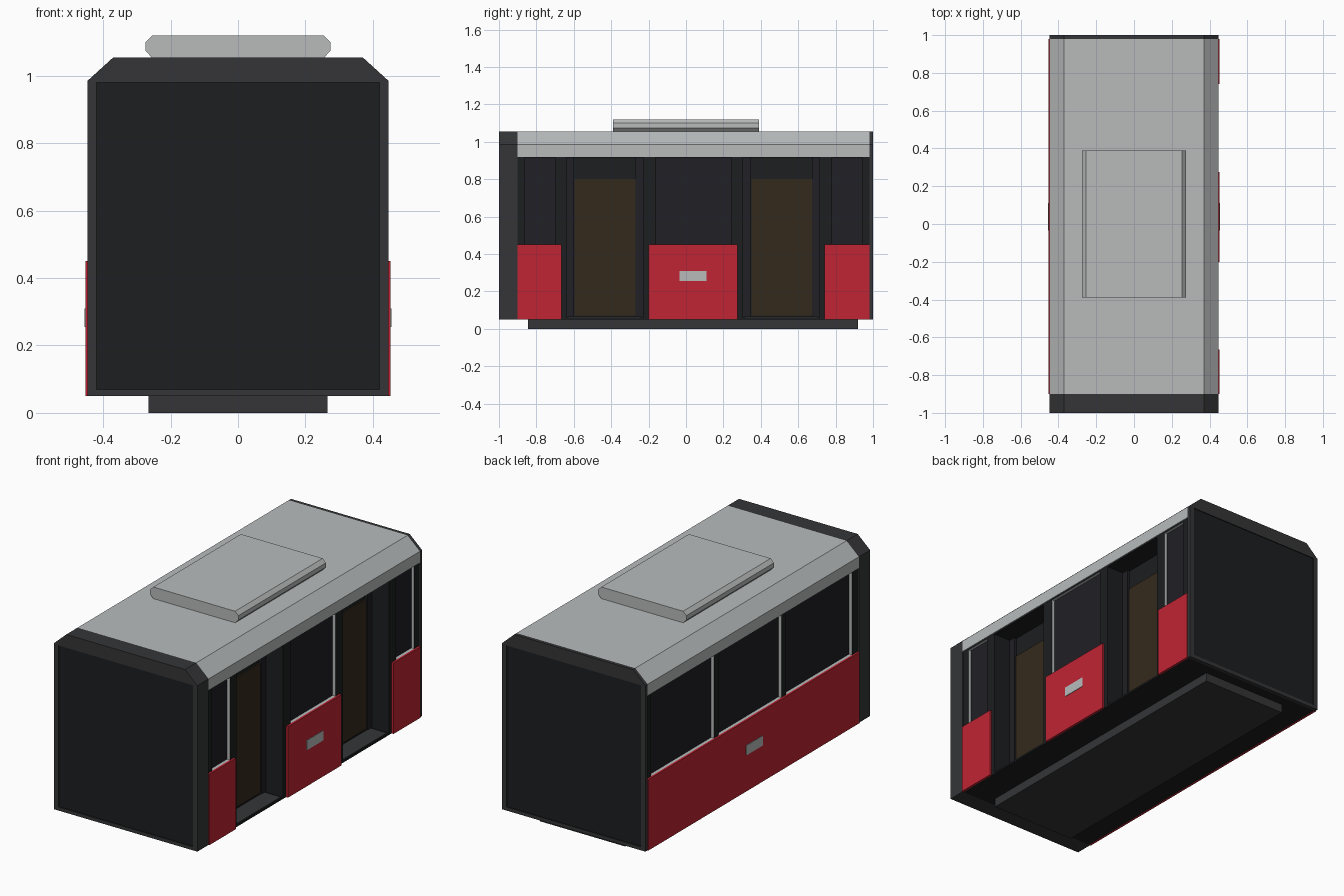
import bpy, bmesh

if "Cube" in bpy.data.objects:
    bpy.data.objects.remove(bpy.data.objects["Cube"])


def material(name, r, g, b):
    m = bpy.data.materials.new(name)
    m.diffuse_color = (r, g, b, 1)
    m.use_nodes = True
    m.node_tree.nodes["Principled BSDF"].inputs["Base Color"].default_value = m.diffuse_color
    return m


RED = material("red_paint", 0.52, 0.018, 0.033)
SILVER = material("silver_paint", 0.48, 0.50, 0.50)
FRAME = material("dark_frame", 0.035, 0.036, 0.038)
BLACK = material("black_trim", 0.012, 0.013, 0.014)
GLASS = material("window_glass", 0.014, 0.014, 0.019)
DOOR_GLASS = material("door_glass", 0.034, 0.022, 0.012)


def make_object(name, bm, mat):
    bmesh.ops.recalc_face_normals(bm, faces=bm.faces)
    mesh = bpy.data.meshes.new(name)
    bm.to_mesh(mesh)
    bm.free()
    mesh.materials.append(mat)
    ob = bpy.data.objects.new(name, mesh)
    bpy.context.collection.objects.link(ob)
    return ob


def prism(bm, profile, y0, y1):
    """Extrude an x-z profile along y."""
    face = bm.faces.new([bm.verts.new((x, y0, z)) for x, z in profile])
    out = bmesh.ops.extrude_face_region(bm, geom=[face])
    verts = [g for g in out["geom"] if isinstance(g, bmesh.types.BMVert)]
    bmesh.ops.translate(bm, verts=verts, vec=(0, y1 - y0, 0))


def boxes(name, mat, items):
    """One object from boxes given as (x0, x1, y0, y1, z0, z1)."""
    bm = bmesh.new()
    for x0, x1, y0, y1, z0, z1 in items:
        prism(bm, [(x0, z0), (x1, z0), (x1, z1), (x0, z1)], y0, y1)
    return make_object(name, bm, mat)


def profile_object(name, mat, half, y0, y1):
    """Extrude a left-right mirrored profile."""
    bm = bmesh.new()
    prism(bm, half + [(-x, z) for x, z in reversed(half)], y0, y1)
    return make_object(name, bm, mat)


def cut(target, cutter):
    mod = target.modifiers.new("cut", "BOOLEAN")
    mod.operation = "DIFFERENCE"
    mod.solver = "EXACT"
    mod.material_mode = "TRANSFER"
    mod.object = cutter
    bpy.context.view_layer.objects.active = target
    bpy.ops.object.modifier_apply(modifier=mod.name)
    bpy.data.objects.remove(cutter)


W = 0.44
WINDOWS_R = [(-0.86, -0.70), (-0.16, 0.24), (0.78, 0.94)]
WINDOWS_L = [(-0.85, -0.26), (-0.22, 0.34), (0.38, 0.94)]
DOORS = [(-0.64, -0.23), (0.305, 0.715)]
PANELS_R = [(-0.9, -0.665), (-0.2, 0.275), (0.74, 0.98)]

# Body shell with window reveals and door wells
body = boxes("body_shell", BLACK, [(-W, W, -0.9, 0.98, 0.05, 0.97)])
cut(body, boxes("window_cutter", SILVER,
    [(W - 0.02, W + 0.1, a, b, 0.45, 0.915) for a, b in WINDOWS_R] +
    [(-W - 0.1, -W + 0.02, a, b, 0.45, 0.915) for a, b in WINDOWS_L]))
cut(body, boxes("door_cutter", BLACK,
    [(0.32, W + 0.1, a, b, 0.06, 0.915) for a, b in DOORS]))

# Window panes sit at the back of the reveals
boxes("window_panes", GLASS,
      [(W - 0.03, W - 0.018, a, b, 0.45, 0.915) for a, b in WINDOWS_R] +
      [(-W + 0.018, -W + 0.03, a, b, 0.45, 0.915) for a, b in WINDOWS_L])

# Doors: posts, glass and step
posts, leaves, steps = [], [], []
for a, b in DOORS:
    posts += [(0.315, 0.335, a, a + 0.04, 0.06, 0.915),
              (0.315, 0.335, b - 0.04, b, 0.06, 0.915)]
    leaves.append((0.315, 0.328, a + 0.045, b - 0.04, 0.07, 0.80))
    steps.append((0.33, W - 0.005, a + 0.01, b - 0.01, 0.055, 0.065))
boxes("door_posts", GLASS, posts)
boxes("door_leaves", DOOR_GLASS, leaves)
boxes("door_steps", FRAME, steps)

# Red lower side panels
boxes("right_side_panels", RED,
      [(W, 0.452, a, b, 0.05, 0.45) for a, b in PANELS_R])
boxes("left_side_panel", RED, [(-0.452, -W, -0.9, 0.98, 0.05, 0.45)])
boxes("side_plates", SILVER,
      [(0.45, 0.455, -0.035, 0.11, 0.255, 0.31),
       (-0.455, -0.45, -0.035, 0.11, 0.255, 0.31)])

# Chamfered roof and dark end portals
SHOULDER = [(0.447, 0.985), (0.37, 1.055)]
profile_object("roof", SILVER, [(0.447, 0.92)] + SHOULDER, -0.9, 0.98)
profile_object("front_portal", FRAME, [(0.447, 0.05)] + SHOULDER, -1.0, -0.9)
profile_object("rear_portal", FRAME, [(0.447, 0.05)] + SHOULDER, 0.98, 1.0)

# Recessed gangway closing panels
for name, y0, y1, portal in (("front_gangway", -1.1, -0.995, "front_portal"),
                             ("rear_gangway", 0.995, 1.1, "rear_portal")):
    cut(bpy.data.objects[portal], boxes(name + "_cutter", BLACK,
        [(-0.42, 0.42, y0, y1, 0.07, 0.98)]))

# Roof equipment box with chamfered sides
profile_object("roof_unit", SILVER,
               [(0.255, 1.054), (0.275, 1.075), (0.275, 1.10), (0.255, 1.12)],
               -0.39, 0.39)

# Underframe
boxes("underframe", FRAME, [(-0.265, 0.265, -0.845, 0.92, 0.0, 0.052)])
